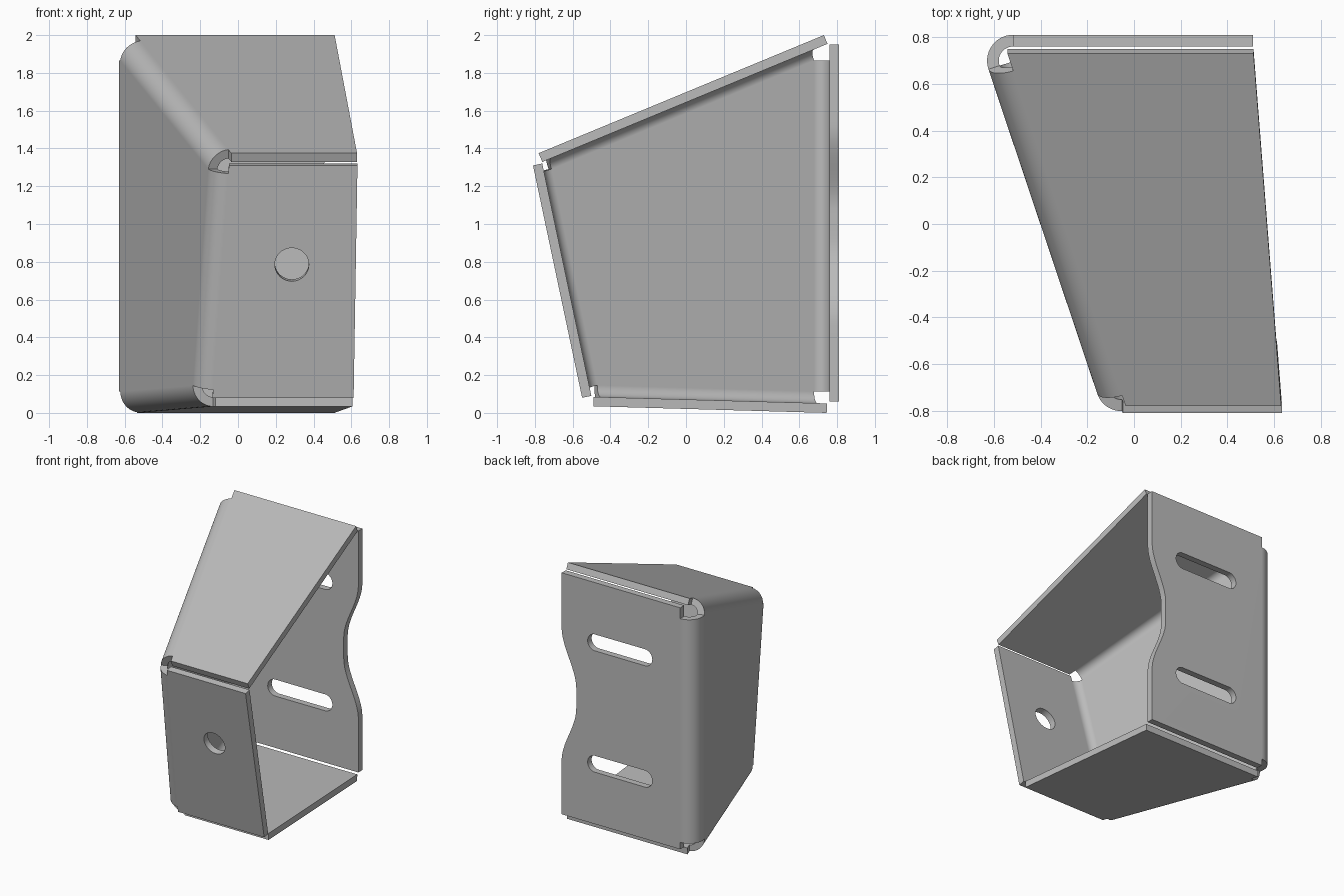
import bpy, bmesh, math
from mathutils import Vector, Matrix

cube = bpy.data.objects.get("Cube")
if cube:
    bpy.data.objects.remove(cube)

THICK, RADIUS, STEPS = 0.05, 0.112, 14

steel = bpy.data.materials.new("grey_steel")
steel.use_nodes = True
GREY = (0.5, 0.5, 0.5, 1)
steel.diffuse_color = GREY
steel.node_tree.nodes["Principled BSDF"].inputs["Base Color"].default_value = GREY

# Slanted side web: outer plane
web_n = Vector((-0.948, -0.318, 0)).normalized()
web_k = web_n.dot(Vector((-0.624, 0.665, 0)))

# Flange outer profiles (y, z), in order around the web: top, front, bottom, back
profiles = [((0.73, 2.0), (-0.78, 1.375)), ((-0.81, 1.31), (-0.55, 0.08)),
            ((-0.49, 0.035), (0.745, 0.0)), ((0.81, 0.06), (0.81, 1.95))]
flanges = []
for a, b in profiles:
    start, end = Vector((0, *a)), Vector((0, *b))
    along = (end - start).normalized()
    normal = Vector((0, along.z, -along.y))
    flanges.append((start, end, along, normal, normal.dot(start)))


def web_corner(f, g):
    """Corner of the flat web where two bends begin."""
    rows, vals = [web_n], [web_k]
    for flange in (f, g):
        n, k = flange[3], flange[4]
        rows.append(n)
        vals.append(k - RADIUS + RADIUS * n.dot(web_n))
    return Matrix(rows).inverted() @ Vector(vals)


def smooth(t):
    t = min(max(t, 0), 1)
    return t * t * (3 - 2 * t)


def free_edge(p, scooped):
    """Move a profile point out to the open side of the bracket."""
    x = 0.51 + 0.0785 * max(0, 0.75 - p.y)
    if scooped:
        x -= 0.127 * smooth((0.52 - abs(p.z - 1.0)) / 0.44)
    return Vector((x, p.y, p.z))


bm = bmesh.new()
inner_of = {}


def vert(p, n):
    v = bm.verts.new(p)
    inner_of[v] = p - n * THICK
    return v


# Web
corners = [web_corner(flanges[i - 1], flanges[i]) for i in range(4)]
web_verts = [vert(c, web_n) for c in corners]
bm.faces.new(web_verts)

# Bends and flanges
for i, (start, end, along, n, k) in enumerate(flanges):
    ends = [corners[i], corners[(i + 1) % 4]]
    row = [web_verts[i], web_verts[(i + 1) % 4]]
    axis = web_n.cross(n).normalized()
    angle = web_n.angle(n)
    for s in range(1, STEPS + 1):
        m = Matrix.Rotation(angle * s / STEPS, 3, axis) @ web_n
        new = [vert(c + (m - web_n) * RADIUS, m) for c in ends]
        bm.faces.new((row[0], row[1], new[1], new[0]))
        row = new
    base = row[0].co.copy()
    line = row[1].co - base
    feet = [vert(base + line * (along.dot(p - base) / along.dot(line)), n)
            for p in (start, end)]
    count = 48 if i == 3 else 1
    rim = [vert(free_edge(end.lerp(start, j / count), i == 3), n)
           for j in range(count + 1)]
    bm.faces.new([feet[0], row[0], row[1], feet[1]] + rim)

# Inner skin and edge walls
outer_faces = list(bm.faces)
border = [e for e in bm.edges if e.is_boundary]
twin = {v: bm.verts.new(p) for v, p in inner_of.items()}
for f in outer_faces:
    bm.faces.new([twin[v] for v in reversed(f.verts)])
for e in border:
    a, b = e.verts
    bm.faces.new((a, b, twin[b], twin[a]))
bmesh.ops.recalc_face_normals(bm, faces=bm.faces)

mesh = bpy.data.meshes.new("folded_bracket")
bm.to_mesh(mesh)
bm.free()
mesh.materials.append(steel)
bracket = bpy.data.objects.new("folded_bracket", mesh)
bpy.context.collection.objects.link(bracket)
bpy.context.view_layer.objects.active = bracket


def cut(name, center, normal, radius, half_length):
    """Cut a round hole, or a slot stretched along x."""
    b = bmesh.new()
    bmesh.ops.create_cone(b, cap_ends=True, segments=40, radius1=radius,
                          radius2=radius, depth=0.2)
    for v in b.verts:
        if half_length:
            v.co.x += math.copysign(half_length, v.co.x)
    turn = Vector(normal).to_track_quat("Z", "Y").to_matrix()
    if abs(turn.col[0].x) < 0.9:
        turn = turn @ Matrix.Rotation(math.pi / 2, 3, "Z")
    b.transform(Matrix.Translation(center) @ turn.to_4x4())
    me = bpy.data.meshes.new(name)
    b.to_mesh(me)
    b.free()
    me.materials.append(steel)
    cutter = bpy.data.objects.new(name, me)
    cutter.hide_render = True
    bpy.context.collection.objects.link(cutter)
    mod = bracket.modifiers.new(name, "BOOLEAN")
    mod.object, mod.solver = cutter, "EXACT"
    bpy.ops.object.modifier_apply(modifier=name)
    bpy.data.objects.remove(cutter)


# Mounting slots in the back flange, bolt hole in the front flange
for z in (0.53, 1.48):
    cut("slot_cutter", (0.005, 0.785, z), (0, 1, 0), 0.065, 0.215)
cut("hole_cutter", (0.285, -0.675, 0.79), flanges[1][3], 0.09, 0)

# Crisp sheet edges, smooth bends
bracket.select_set(True)
bpy.ops.object.shade_smooth_by_angle(angle=math.radians(30))
weighted = bracket.modifiers.new("weighted_normals", "WEIGHTED_NORMAL")
weighted.keep_sharp = True
